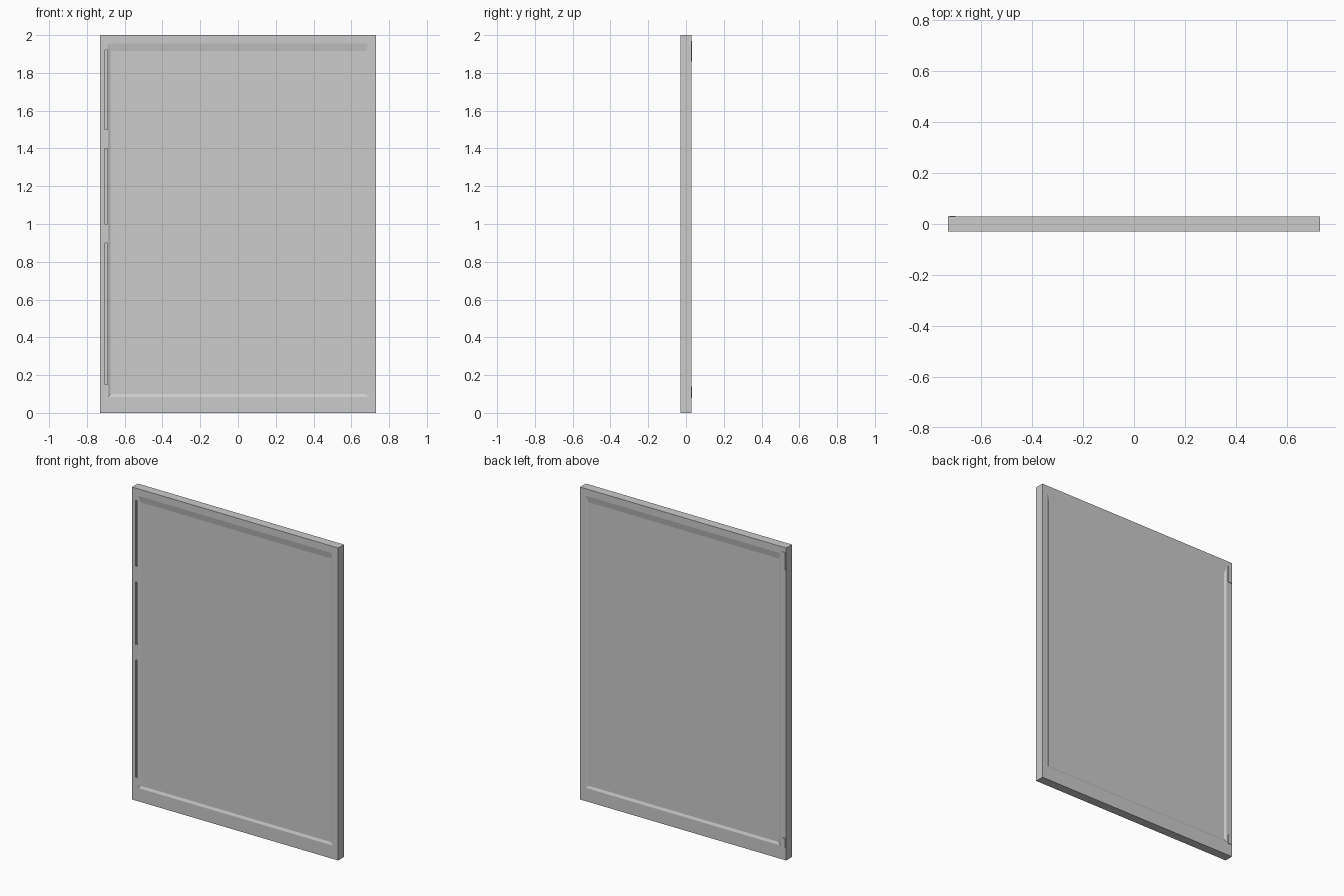
import bpy, bmesh

if "Cube" in bpy.data.objects:
    bpy.data.objects.remove(bpy.data.objects["Cube"])

W, H, Y = 0.73, 2.0, 0.029   # half width, height, half thickness
RECESS = 0.007               # depth of the inset field


def ring(bm, x0, x1, z0, z1, y):
    return [bm.verts.new((x, y, z)) for x, z in ((x0, z0), (x1, z0), (x1, z1), (x0, z1))]


def mesh_object(name, rings):
    """Solid lofted through rectangles, capped at both ends."""
    bm = bmesh.new()
    loops = [ring(bm, *r) for r in rings]
    for a, b in zip(loops, loops[1:]):
        for i in range(4):
            j = (i + 1) % 4
            bm.faces.new((a[i], a[j], b[j], b[i]))
    bm.faces.new(loops[0])
    bm.faces.new(loops[-1])
    bmesh.ops.recalc_face_normals(bm, faces=bm.faces[:])
    me = bpy.data.meshes.new(name)
    bm.to_mesh(me)
    bm.free()
    ob = bpy.data.objects.new(name, me)
    bpy.context.collection.objects.link(ob)
    return ob


# Framed slab: front field, sloped bead, frame, edges, and the same on the back
field = (-0.675, 0.675, 0.10, 1.915)
inner = (-0.688, 0.69, 0.085, 1.955)
outer = (-W, W, 0.0, H)
panel = mesh_object("framed_panel", [
    (*field, -Y + RECESS), (*inner, -Y), (*outer, -Y),
    (*outer, Y), (*inner, Y), (*field, Y - RECESS)])

# Three narrow slots down the left side of the front
for z0, z1 in ((0.15, 0.90), (1.0, 1.40), (1.50, 1.92)):
    slot = (-0.704, -0.691, z0, z1)
    cutter = mesh_object("slot_cutter", [(*slot, -0.05), (*slot, -Y + 0.008)])
    cutter.hide_render = True
    mod = panel.modifiers.new("slot", 'BOOLEAN')
    mod.operation = 'DIFFERENCE'
    mod.solver = 'EXACT'
    mod.object = cutter
    bpy.context.view_layer.objects.active = panel
    bpy.ops.object.modifier_apply(modifier=mod.name)
    bpy.data.objects.remove(cutter)

# Thin raised pads on the back, near the left edge
for name, z0, z1 in (("upper_back_pad", 1.86, 1.97), ("lower_back_pad", 0.08, 0.14)):
    mesh_object(name, [(-0.725, -0.70, z0, z1, Y - 0.002), (-0.725, -0.70, z0, z1, Y + 0.003)])
